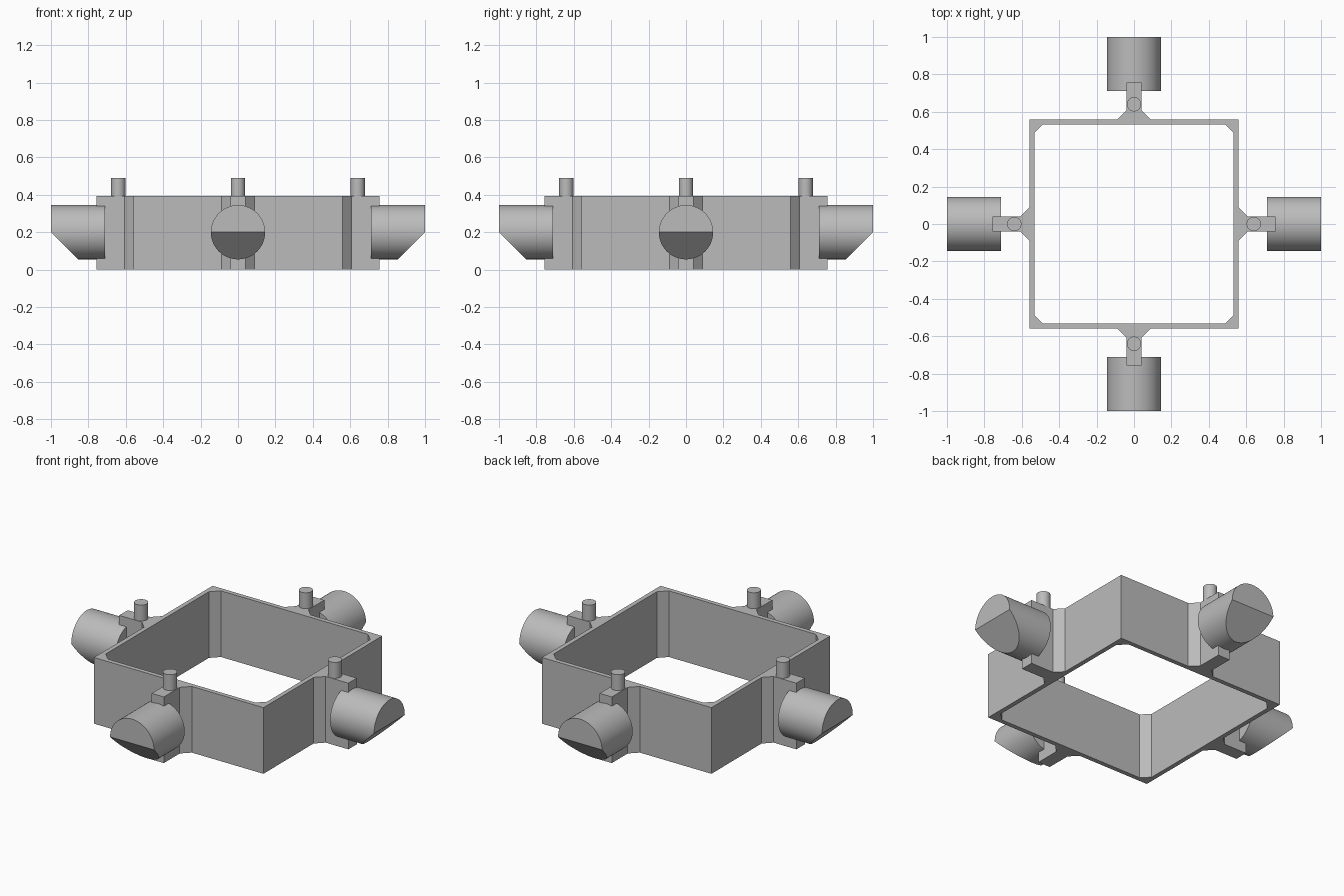
import bpy, bmesh, math
from mathutils import Matrix, Vector

cube = bpy.data.objects.get("Cube")
if cube:
    bpy.data.objects.remove(cube, do_unlink=True)

grey = bpy.data.materials.new("light grey")
grey.use_nodes = True
grey.diffuse_color = (0.5, 0.5, 0.5, 1)
grey.node_tree.nodes["Principled BSDF"].inputs["Base Color"].default_value = grey.diffuse_color

HEIGHT = 0.395
OUTER, INNER, CHAMFER = 0.56, 0.533, 0.047
PIPE_R, PIPE_Z, PIPE_START = 0.145, 0.2, 0.71
PEG_R, PEG_TOP, PEG_POS = 0.038, 0.49, 0.64


def finish(name, bm):
    bmesh.ops.recalc_face_normals(bm, faces=bm.faces)
    mesh = bpy.data.meshes.new(name)
    bm.to_mesh(mesh)
    bm.free()
    mesh.materials.append(grey)
    obj = bpy.data.objects.new(name, mesh)
    bpy.context.collection.objects.link(obj)
    bpy.ops.object.select_all(action="DESELECT")
    obj.select_set(True)
    bpy.context.view_layer.objects.active = obj
    bpy.ops.object.shade_smooth_by_angle(angle=math.radians(30))
    return obj


def quarter_turns(points):
    """Repeat a run of profile points around the four sides."""
    return [Matrix.Rotation(k * math.pi / 2, 3, "Z") @ Vector((x, y, 0))
            for k in range(4) for x, y in points]


# Square frame with a flared mounting arm on each side, as one extruded profile
arm = [(OUTER, 0.087), (0.607, 0.04), (0.757, 0.04)]
outer = quarter_turns([(OUTER, -OUTER)] + [(x, -y) for x, y in arm] + arm[::-1])
inner = quarter_turns([(INNER, INNER - CHAMFER), (INNER - CHAMFER, INNER)])
bm = bmesh.new()
for loop in (outer, inner):
    verts = [bm.verts.new(p) for p in loop]
    for a, b in zip(verts, verts[1:] + verts[:1]):
        bm.edges.new((a, b))
bmesh.ops.triangle_fill(bm, edges=bm.edges[:], use_beauty=True, normal=(0, 0, 1))
ext = bmesh.ops.extrude_face_region(bm, geom=bm.faces[:], use_keep_orig=True)
top = [v for v in ext["geom"] if isinstance(v, bmesh.types.BMVert)]
bmesh.ops.translate(bm, verts=top, vec=(0, 0, HEIGHT))
bmesh.ops.dissolve_limit(bm, angle_limit=0.01, verts=bm.verts[:], edges=bm.edges[:])
finish("frame", bm)

# A nozzle with a slanted lower tip and an upright peg on every arm
for k, side in enumerate(("left", "back", "right", "front")):
    turn = Matrix.Rotation(k * math.pi / 2, 4, "Z")

    bm = bmesh.new()
    place = Matrix.Translation(((1 + PIPE_START) / 2, 0, PIPE_Z)) @ Matrix.Rotation(math.pi / 2, 4, "Y")
    bmesh.ops.create_cone(bm, cap_ends=True, segments=64, radius1=PIPE_R, radius2=PIPE_R,
                          depth=1 - PIPE_START, matrix=place)
    cut = bmesh.ops.bisect_plane(bm, geom=bm.verts[:] + bm.edges[:] + bm.faces[:], dist=1e-5,
                                 plane_co=(1, 0, PIPE_Z), plane_no=(1, 0, -1), clear_outer=True)
    bmesh.ops.holes_fill(bm, edges=[e for e in bm.edges if e.is_boundary], sides=0)
    finish(side + "_nozzle", bm).matrix_world = turn

    bm = bmesh.new()
    bmesh.ops.create_cone(bm, cap_ends=True, segments=48, radius1=PEG_R, radius2=PEG_R,
                          depth=PEG_TOP - HEIGHT,
                          matrix=Matrix.Translation((PEG_POS, 0, (PEG_TOP + HEIGHT) / 2)))
    finish(side + "_peg", bm).matrix_world = turn
